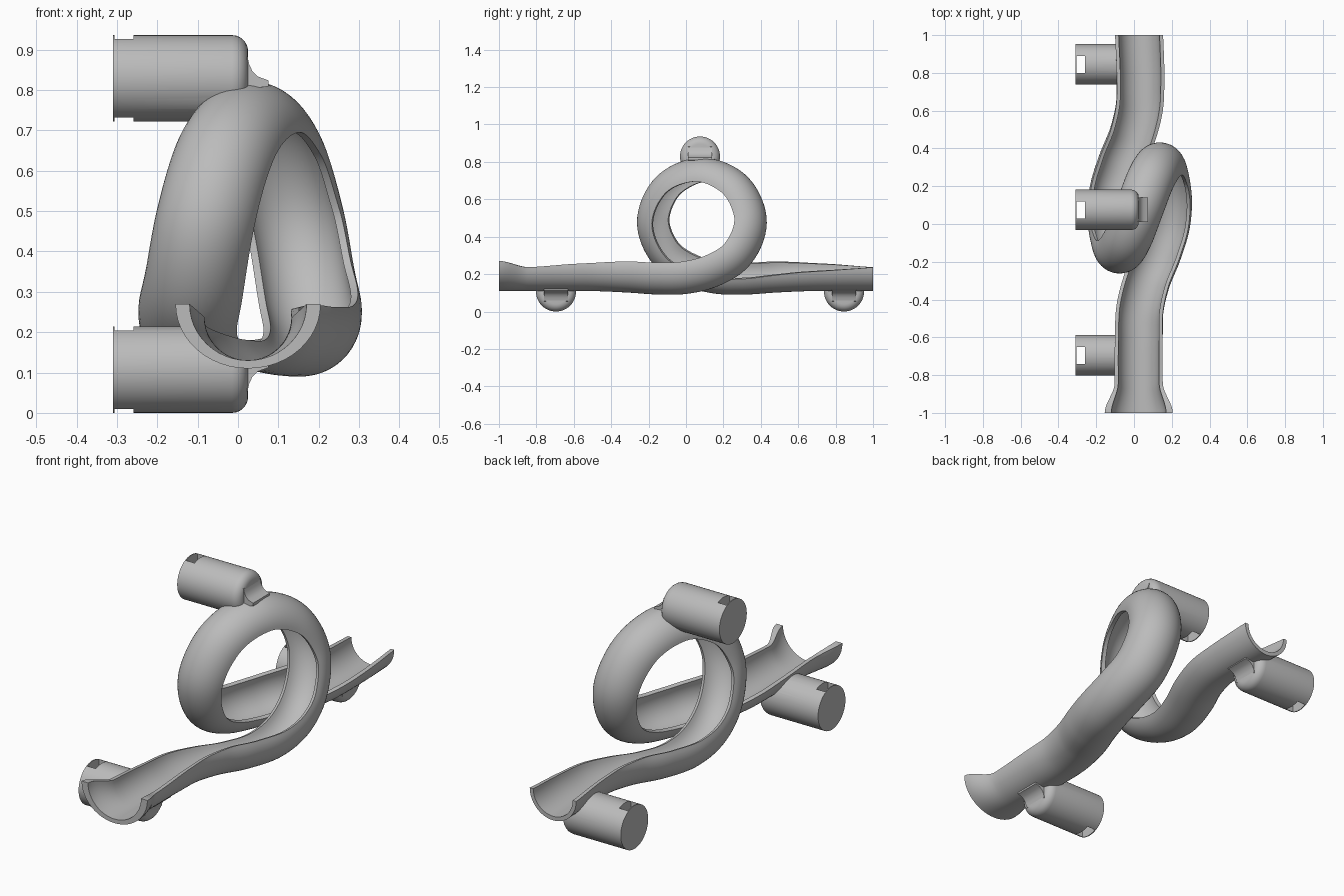
import bpy, bmesh, math
from mathutils import Vector

if "Cube" in bpy.data.objects:
    bpy.data.objects.remove(bpy.data.objects["Cube"])

grey = bpy.data.materials.new("grey")
grey.diffuse_color = (0.5, 0.5, 0.5, 1)
grey.use_nodes = True
grey.node_tree.nodes["Principled BSDF"].inputs["Base Color"].default_value = grey.diffuse_color


def make_object(name, bm):
    bmesh.ops.remove_doubles(bm, verts=bm.verts, dist=1e-5)
    bmesh.ops.recalc_face_normals(bm, faces=bm.faces)
    me = bpy.data.meshes.new(name)
    bm.to_mesh(me)
    bm.free()
    me.materials.append(grey)
    ob = bpy.data.objects.new(name, me)
    bpy.context.collection.objects.link(ob)
    return ob


def smooth(ob):
    bpy.ops.object.select_all(action='DESELECT')
    ob.select_set(True)
    bpy.context.view_layer.objects.active = ob
    bpy.ops.object.shade_smooth_by_angle(angle=math.radians(35))


def cut(ob, cutter):
    mod = ob.modifiers.new("cut", 'BOOLEAN')
    mod.operation = 'DIFFERENCE'
    mod.solver = 'EXACT'
    mod.object = cutter
    bpy.context.view_layer.objects.active = ob
    bpy.ops.object.modifier_apply(modifier=mod.name)


# Track centre line: x, y, z, bank angle, from the entry up to the loop's top
half = [(.025, -1, .237, 0), (.025, -.85, .237, 0), (.025, -.6, .237, 8),
        (.03, -.45, .235, 12), (.065, -.3, .228, 17), (.125, -.15, .218, 20),
        (.17, 0, .222, 22), (.18, .12, .252, 23), (.165, .24, .325, 24),
        (.137, .305, .475, 22), (.09, .24, .63, 14), (.03, .085, .695, 0)]
# The exit half is the entry half turned about the loop's vertical axis
back = [(.06 - x, .17 - y, z, -a) for x, y, z, a in half[2:-1]][::-1]
points = [Vector(p) for p in half + back + [(.027, 1, .237, 0)]]
points = [2 * points[0] - points[1]] + points + [2 * points[-1] - points[-2]]


def sample_path(steps=9):
    out = []
    for i in range(1, len(points) - 2):
        a, b, c, d = points[i - 1:i + 3]
        # Tangents scaled by spacing keep uneven spans smooth
        ab, bc, cd = [(q - p).xyz.length for p, q in ((a, b), (b, c), (c, d))]
        m1 = ((b - a) / ab * bc + (c - b) / bc * ab) / (ab + bc) * bc
        m2 = ((c - b) / bc * cd + (d - c) / cd * bc) / (bc + cd) * bc
        last = i == len(points) - 3
        for k in range(steps + last):
            t = k / steps
            out.append(b * (2*t**3 - 3*t*t + 1) + m1 * (t**3 - 2*t*t + t)
                       + c * (3*t*t - 2*t**3) + m2 * (t**3 - t*t))
    return out


path = sample_path()


def sweep(name, section):
    bm = bmesh.new()
    rings = []
    for i, p in enumerate(path):
        tan = (path[min(i + 1, len(path) - 1)] - path[max(i - 1, 0)]).xyz.normalized()
        if i in (0, len(path) - 1):
            tan = Vector((0, 1, 0))
        up = Vector((1, 0, 0)).cross(tan).normalized()
        side = tan.cross(up)
        a = math.radians(p.w)
        side, up = (side * math.cos(a) + up * math.sin(a),
                    up * math.cos(a) - side * math.sin(a))
        t = min(max((-.84 - p.y) / .16, 0), 1)
        flare = t * t * (3 - 2 * t) if i < len(path) / 3 else 0
        rings.append([bm.verts.new(p.xyz + side * u + up * (v + .033 * flare))
                      for u, v in section(flare)])
    n = len(rings[0])
    for r, s in zip(rings, rings[1:]):
        for j in range(n):
            bm.faces.new((r[j], r[(j + 1) % n], s[(j + 1) % n], s[j]))
    bm.faces.new(rings[0])
    bm.faces.new(rings[-1])
    return make_object(name, bm)


def trough(f, n=24):
    # Half-pipe wall, widening at the flared mouth
    w, d = .127 + .053 * f, .127 + .033 * f
    arc = [math.pi * k / n for k in range(n + 1)]
    outer = [(w * math.cos(a), -d * math.sin(a)) for a in arc]
    iw, idp = w - .019 - .016 * f, d - .02
    inner = [(iw * math.cos(a), -idp * math.sin(a)) for a in reversed(arc)]
    return outer + inner


def bore(f, n=32):
    r = .115 + .03 * f
    return [(r * math.cos(2 * math.pi * k / n), -r * math.sin(2 * math.pi * k / n))
            for k in range(n)]


track = sweep("looping_track", trough)
smooth(track)
channel = sweep("channel_cutter", bore)
channel.hide_render = True

R = .107


def post(name, y, z):
    # Round peg along x with a rounded inner end
    prof = [(-.31, 0), (-.31, R), (-.015, R)]
    prof += [(-.015 + .04 * math.sin(a), R - .04 + .04 * math.cos(a))
             for a in [math.pi / 12 * k for k in range(1, 7)]] + [(.025, 0)]
    bm = bmesh.new()
    vs = [bm.verts.new((x, y, z + r)) for x, r in prof]
    es = [bm.edges.new(e) for e in zip(vs, vs[1:])]
    bmesh.ops.spin(bm, geom=vs + es, cent=(0, y, z), axis=(1, 0, 0),
                   angle=2 * math.pi, steps=48)
    ob = make_object(name, bm)
    # Slot through the outer end
    bm = bmesh.new()
    bmesh.ops.create_cube(bm, size=1)
    for v in bm.verts:
        v.co = Vector((-.282 + v.co.x * .047, y + v.co.y * .09, z + v.co.z * .4))
    slot = make_object(name + "_slot_cutter", bm)
    cut(ob, slot)
    bpy.data.objects.remove(slot)
    cut(ob, channel)
    smooth(ob)


def fillet(name, y, z, sign):
    # Concave web blending the peg into the track
    prof = [(0, .06), (.024, .052), (.028, .034), (.036, .017), (.05, .004),
            (.075, -.005), (.075, -.02), (0, -.03)]
    bm = bmesh.new()
    f = bm.faces.new([bm.verts.new((x, y - .065, z + sign * d)) for x, d in prof])
    res = bmesh.ops.extrude_face_region(bm, geom=[f])
    bmesh.ops.translate(bm, vec=(0, .13, 0),
                        verts=[g for g in res["geom"] if isinstance(g, bmesh.types.BMVert)])
    ob = make_object(name, bm)
    cut(ob, channel)
    smooth(ob)


for label, y, z, sign in (("front", -.695, R, -1), ("back", .845, R, -1),
                          ("top", .075, .829, 1)):
    post(label + "_mounting_peg", y, z)
    fillet(label + "_peg_fillet", y, z, sign)

bpy.data.objects.remove(channel)
